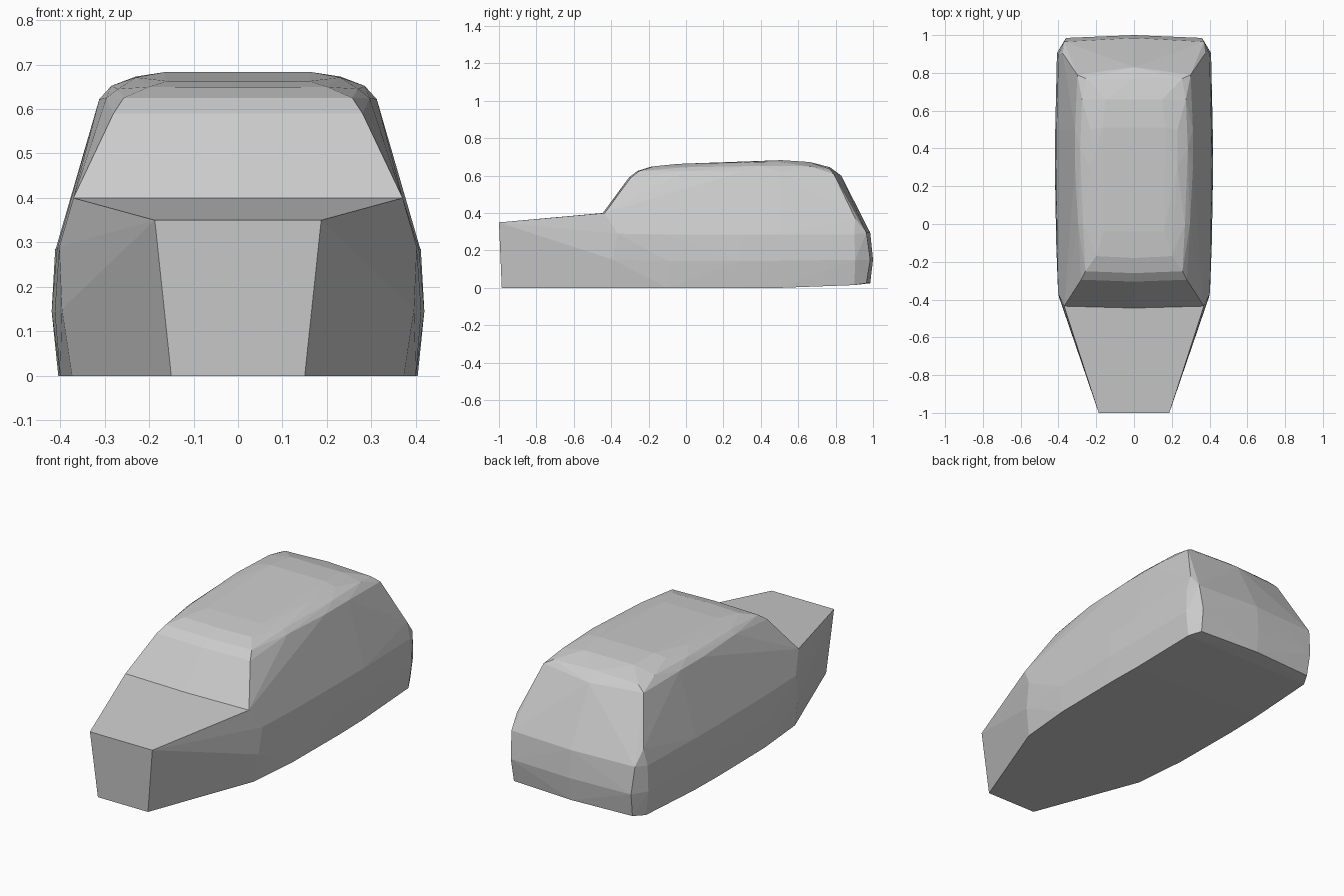
import bpy, bmesh
from math import radians

if "Cube" in bpy.data.objects:
    bpy.data.objects.remove(bpy.data.objects["Cube"])

# Shared section where the bonnet meets the cabin
FIREWALL = [(0.37, -0.435, 0.40), (0, -0.445, 0.40), (0.402, -0.365, 0.29),
            (0.396, -0.39, 0.15), (0.373, -0.40, 0)]

# Bonnet nose
NOSE = [(0.15, -0.985, 0), (0.187, -1.0, 0.35)]

# Cabin: sill, widest line, belt line, roof side edges, roof crown, tail
SILL = [(0.40, -0.1, 0), (0.404, 0.3, 0), (0.40, 0.5, 0), (0.39, 0.9, 0.015),
        (0.355, 0.965, 0.025), (0, 0.985, 0.025)]
WIDEST = [(0.412, -0.1, 0.145), (0.419, 0.3, 0.145), (0.417, 0.5, 0.145),
          (0.408, 0.905, 0.15), (0.36, 0.985, 0.15), (0, 1.0, 0.15)]
BELT = [(0.407, -0.1, 0.285), (0.411, 0.3, 0.285), (0.41, 0.5, 0.285),
        (0.40, 0.90, 0.285), (0.37, 0.965, 0.295), (0, 0.985, 0.295)]
ROOF_EDGE = [(0.28, -0.295, 0.59), (0.257, -0.25, 0.625), (0.296, 0, 0.625),
             (0.312, 0.3, 0.622), (0.312, 0.5, 0.622), (0.30, 0.79, 0.61),
             (0.20, -0.17, 0.65), (0.27, 0.0, 0.645), (0.285, 0.4, 0.652),
             (0.275, 0.66, 0.65), (0.255, 0.77, 0.635)]
CROWN = [(0, -0.305, 0.59), (0, -0.26, 0.625), (0, -0.18, 0.65),
         (0.16, -0.04, 0.663), (0.23, 0.3, 0.671), (0.165, 0.51, 0.683),
         (0.23, 0.5, 0.673), (0.15, 0.66, 0.673), (0, 0.77, 0.645),
         (0, 0.83, 0.60)]
TAIL = [(0.378, 0.905, 0.37), (0, 0.945, 0.37)]


def hull(bm, half):
    """Mirror half a point set, skin it, and open the shared section."""
    pts = {(s * x, y, z) for x, y, z in half for s in (1, -1)}
    verts = [bm.verts.new(p) for p in sorted(pts)]
    shared = {v for v in verts
              if any(abs(abs(v.co.x) - x) + abs(v.co.y - y) + abs(v.co.z - z) < 1e-4
                     for x, y, z in FIREWALL)}
    bmesh.ops.convex_hull(bm, input=verts)
    inner = [f for f in bm.faces if all(v in shared for v in f.verts)]
    bmesh.ops.delete(bm, geom=inner, context='FACES')
    loose = [v for v in bm.verts if not v.link_faces]
    bmesh.ops.delete(bm, geom=loose, context='VERTS')


bm = bmesh.new()
for part in (FIREWALL + NOSE,
             FIREWALL + SILL + WIDEST + BELT + ROOF_EDGE + CROWN + TAIL):
    piece = bmesh.new()
    hull(piece, part)
    tmp = bpy.data.meshes.new("piece")
    piece.to_mesh(tmp)
    piece.free()
    bm.from_mesh(tmp)
    bpy.data.meshes.remove(tmp)

# Weld bonnet to cabin and clean flat areas
bmesh.ops.remove_doubles(bm, verts=bm.verts, dist=0.001)
bmesh.ops.dissolve_limit(bm, angle_limit=radians(1), verts=bm.verts, edges=bm.edges)
bmesh.ops.recalc_face_normals(bm, faces=bm.faces)
mesh = bpy.data.meshes.new("car_body")
bm.to_mesh(mesh)
bm.free()
body = bpy.data.objects.new("car_body", mesh)
bpy.context.collection.objects.link(body)
